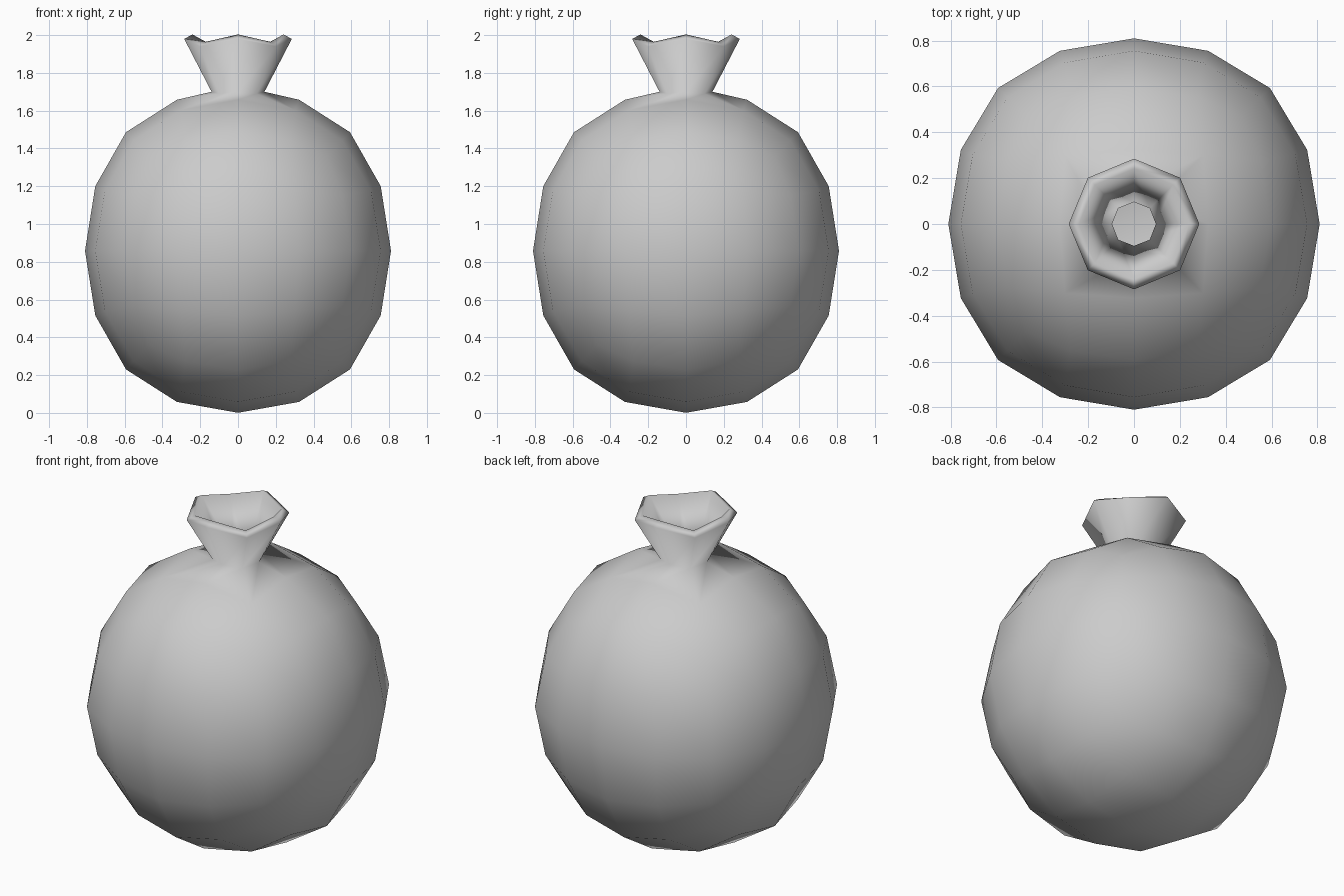
import bpy, bmesh
from math import cos, sin, atan2

if "Cube" in bpy.data.objects:
    bpy.data.objects.remove(bpy.data.objects["Cube"])

# Round body: cube smoothed into a quad ball
bpy.ops.mesh.primitive_cube_add(size=2)
pouch = bpy.context.object
pouch.name = "pouch_body"
sub = pouch.modifiers.new("round", 'SUBSURF')
sub.levels = 2
sub.use_limit_surface = False
bpy.ops.object.modifier_apply(modifier=sub.name)

bm = bmesh.new()
bm.from_mesh(pouch.data)
for v in bm.verts:
    v.co.x *= 0.922
    v.co.y *= 0.922
    v.co.z = v.co.z * 0.976 + 0.858

# Open the top, then pull the border in to a neck and out to a wavy mouth
top = max(bm.verts, key=lambda v: v.co.z)
bmesh.ops.delete(bm, geom=[top], context='VERTS')


def extend(radius, z_axis, z_diag):
    border = [e for e in bm.edges if e.is_boundary]
    new = bmesh.ops.extrude_edge_only(bm, edges=border)["geom"]
    for v in [g for g in new if isinstance(g, bmesh.types.BMVert)]:
        diagonal = min(abs(v.co.x), abs(v.co.y)) > 0.02
        a = atan2(v.co.y, v.co.x)
        v.co = (radius * cos(a), radius * sin(a), z_diag if diagonal else z_axis)


extend(0.14, 1.70, 1.69)
extend(0.285, 1.98, 1.94)
bmesh.ops.recalc_face_normals(bm, faces=bm.faces)
low = min(bm.faces, key=lambda f: f.calc_center_median().z)
if low.normal.z > 0:
    bmesh.ops.reverse_faces(bm, faces=bm.faces)
for f in bm.faces:
    f.smooth = True
bm.to_mesh(pouch.data)
bm.free()

# Wall thickness
wall = pouch.modifiers.new("wall", 'SOLIDIFY')
wall.thickness = 0.05
wall.offset = -1
